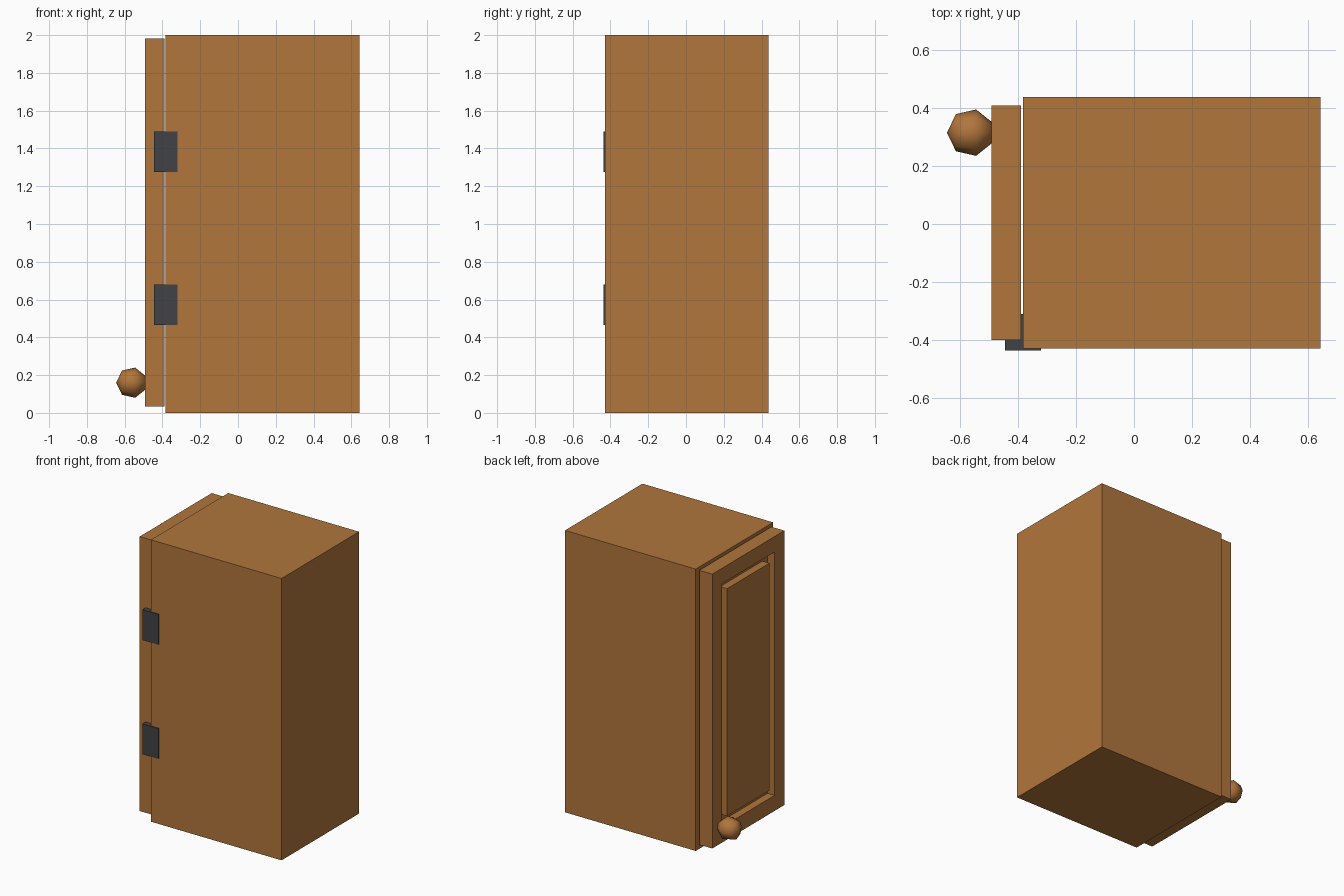
import bpy, bmesh, math
from mathutils import Vector

if "Cube" in bpy.data.objects:
    bpy.data.objects.remove(bpy.data.objects["Cube"])


def material(name, colour):
    m = bpy.data.materials.new(name)
    m.diffuse_color = (*colour, 1)
    m.use_nodes = True
    m.node_tree.nodes["Principled BSDF"].inputs["Base Color"].default_value = m.diffuse_color
    return m


wood = material("warm_wood", (0.44, 0.18, 0.045))
iron = material("dark_iron", (0.055, 0.055, 0.062))


def finish(name, bm, mat):
    bmesh.ops.recalc_face_normals(bm, faces=bm.faces)
    mesh = bpy.data.meshes.new(name)
    bm.to_mesh(mesh)
    bm.free()
    mesh.materials.append(mat)
    obj = bpy.data.objects.new(name, mesh)
    bpy.context.collection.objects.link(obj)
    return obj


def box_bm(lo, hi):
    bm = bmesh.new()
    bmesh.ops.create_cube(bm, size=1)
    for v in bm.verts:
        v.co = Vector([a + (b - a) * (c + 0.5) for a, b, c in zip(lo, hi, v.co)])
    bm.normal_update()
    return bm


# Cabinet body
finish("cabinet_body", box_bm((-0.383, -0.43, 0), (0.643, 0.438, 2)), wood)

# Door with a sunken groove around a raised centre panel, facing -x
bm = box_bm((-0.492, -0.40, 0.035), (-0.39, 0.408, 1.982))
face = min(bm.faces, key=lambda f: f.calc_center_median().x)


def inset(thickness, shift):
    bmesh.ops.inset_individual(bm, faces=[face], thickness=thickness)
    if shift:
        # step the face straight in or out with vertical walls
        bmesh.ops.inset_individual(bm, faces=[face], thickness=0)
        for v in face.verts:
            v.co.x += shift


inset(0.156, 0.055)
inset(0.08, -0.055)
finish("door", bm, wood)

# Hinges wrapping the door edge
for name, z in (("lower_hinge", 0.465), ("upper_hinge", 1.275)):
    finish(name, box_bm((-0.445, -0.437, z), (-0.32, -0.31, z + 0.215)), iron)

# Round knob: seven-sided circle profile turned about the x axis
R, SEG = 0.082, 8
centre = Vector((-0.563, 0.315, 0.16))
bm = bmesh.new()
tip = bm.verts.new(centre + Vector((-R, 0, 0)))
rings = []
for i in (1, 2, 3):
    a = i * math.tau / 7
    rings.append([bm.verts.new(centre + Vector((
        -R * math.cos(a),
        R * math.sin(a) * math.cos(j * math.tau / SEG),
        R * math.sin(a) * math.sin(j * math.tau / SEG)))) for j in range(SEG)])
for j in range(SEG):
    k = (j + 1) % SEG
    bm.faces.new((tip, rings[0][j], rings[0][k]))
    for p, q in zip(rings, rings[1:]):
        bm.faces.new((p[j], q[j], q[k], p[k]))
bm.faces.new(rings[-1])
for f in bm.faces:
    f.smooth = True
finish("knob", bm, wood)
